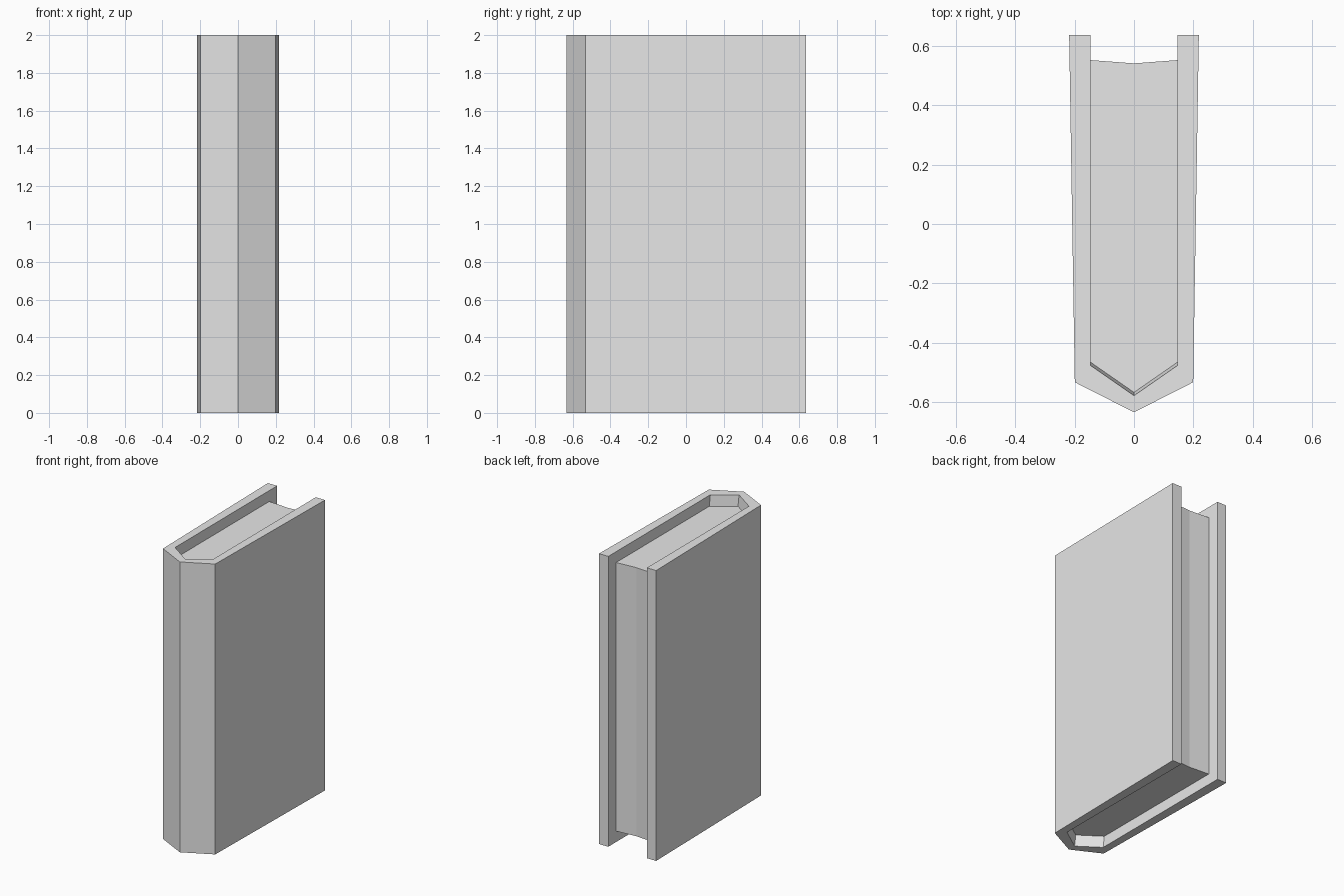
import bpy
import bmesh

cube = bpy.data.objects.get("Cube")
if cube:
    bpy.data.objects.remove(cube, do_unlink=True)

GREY = (0.8, 0.8, 0.8, 1.0)
grey = bpy.data.materials.new("plain grey")
grey.use_nodes = True
grey.diffuse_color = GREY
grey.node_tree.nodes["Principled BSDF"].inputs["Base Color"].default_value = GREY

HEIGHT = 2.0
RECESS = 0.075      # how far the pages sit below the cover edges
INNER = 0.147       # half thickness of the page block


def mirrored(half):
    """Complete a half outline, running from the centre line at +x, by mirroring."""
    return half + [(-x, y) for x, y in reversed(half) if x > 0]


def loft(name, layers):
    """Skin a stack of matching outlines, given as (z, points), and cap the ends."""
    bm = bmesh.new()
    rings = [[bm.verts.new((x, y, z)) for x, y in pts] for z, pts in layers]
    for low, high in zip(rings, rings[1:]):
        for i in range(len(low)):
            j = (i + 1) % len(low)
            bm.faces.new((low[i], low[j], high[j], high[i]))
    bm.faces.new(rings[0])
    bm.faces.new(rings[-1])
    bmesh.ops.recalc_face_normals(bm, faces=bm.faces)
    mesh = bpy.data.meshes.new(name)
    bm.to_mesh(mesh)
    bm.free()
    mesh.materials.append(grey)
    obj = bpy.data.objects.new(name, mesh)
    bpy.context.collection.objects.link(obj)
    return obj


def cover_outline(lean):
    """U-shaped section: two boards joined by a pointed spine."""
    outer = [(0, -0.633), (0.199, -0.532), (0.218, 0.636)]
    inner = [(INNER, 0.636), (INNER, -0.475 + lean), (0, -0.577 + lean)]
    right = outer + inner
    left = [(-x, y) for x, y in reversed(right) if x > 0]
    return right + left


# Cover: the inside of the spine flares out towards both ends
cover = loft("cover", [
    (0, cover_outline(0)),
    (RECESS, cover_outline(0.011)),
    (HEIGHT - RECESS, cover_outline(0.011)),
    (HEIGHT, cover_outline(0)),
])

# Page block: pointed at the spine, slightly hollow at the fore edge
page_outline = mirrored([(0, -0.566), (INNER, -0.464), (INNER, 0.551), (0, 0.54)])
pages = loft("pages", [(RECESS, page_outline), (HEIGHT - RECESS, page_outline)])
